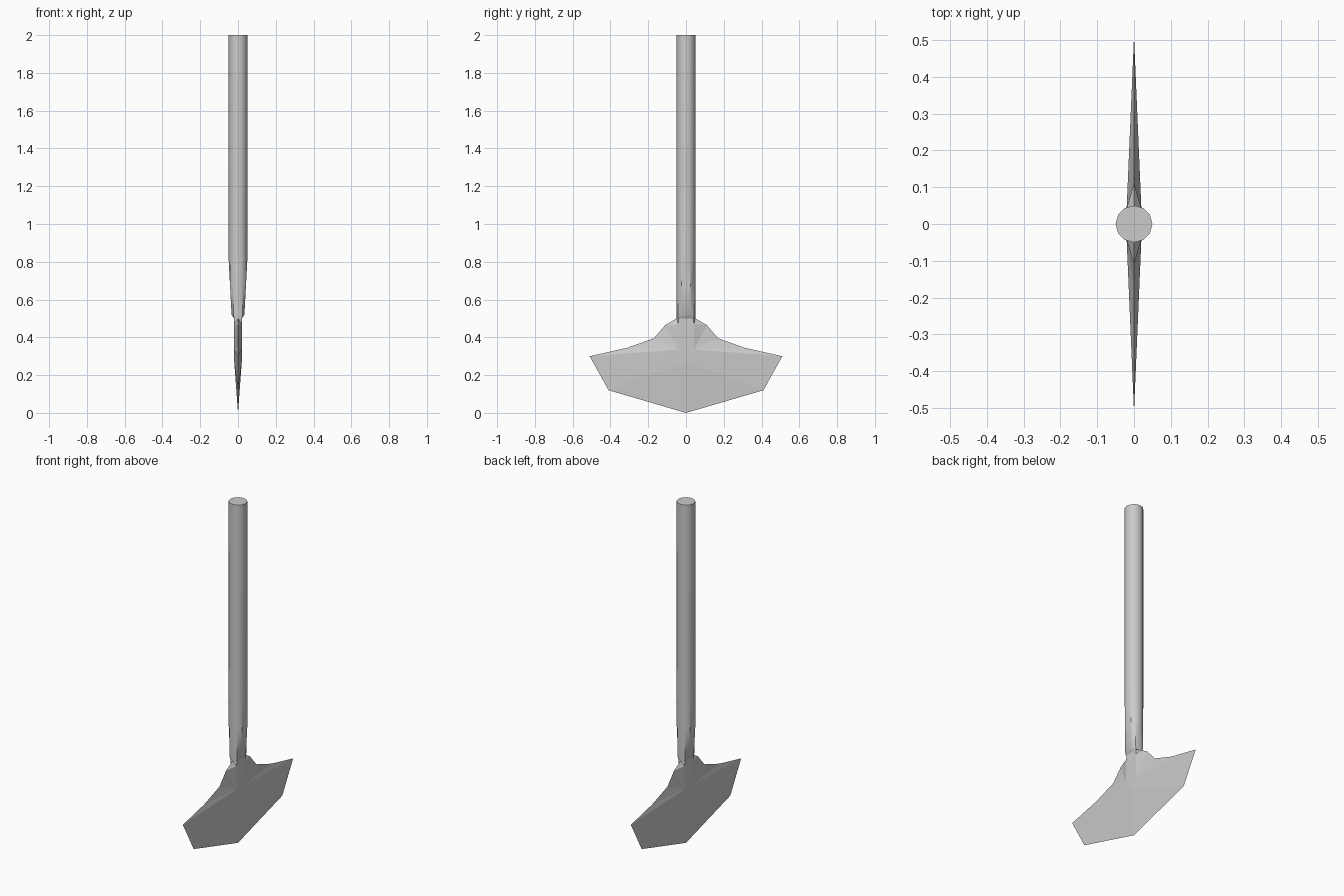
import bpy, math

if "Cube" in bpy.data.objects:
    bpy.data.objects.remove(bpy.data.objects["Cube"])


def make_object(name, verts, faces):
    mesh = bpy.data.meshes.new(name)
    mesh.from_pydata(verts, [], faces)
    mesh.update()
    obj = bpy.data.objects.new(name, mesh)
    bpy.context.collection.objects.link(obj)
    return obj


# Handle: 12-sided pole with flattened sides near the blade
SIDES, RADIUS = 12, 0.05
rings = [(0.50, 0.020), (0.52, 0.034), (0.68, 0.0425), (0.82, 0.05), (2.0, 0.05)]
verts, faces = [], []
for z, limit in rings:
    for i in range(SIDES):
        a = math.tau * i / SIDES
        x = max(-limit, min(limit, RADIUS * math.cos(a)))
        verts.append((x, RADIUS * math.sin(a), z))
for r in range(len(rings) - 1):
    for i in range(SIDES):
        a, b = r * SIDES + i, r * SIDES + (i + 1) % SIDES
        faces.append((a, b, b + SIDES, a + SIDES))
top = (len(rings) - 1) * SIDES
faces.append(tuple(range(top, top + SIDES)))
faces.append(tuple(reversed(range(SIDES))))
handle = make_object("handle", verts, faces)
bpy.context.view_layer.objects.active = handle
handle.select_set(True)
bpy.ops.object.shade_smooth_by_angle(angle=math.radians(35))

# Blade: one quarter with a sharp rim (x = 0) and a raised centre, then mirrored
T = 0.02
rim = [(0, 0), (0.41, 0.12), (0.51, 0.30), (0.31, 0.345),
       (0.17, 0.395), (0.11, 0.465), (0.05, 0.50)]
centre = [(0, 0.27), (0.042, 0.335), (0.042, 0.47), (0.035, 0.52), (0, 0.52)]
verts = [(0, y, z) for y, z in rim] + [(T, y, z) for y, z in centre]
verts += [(0, 0.035, 0.52), (0, 0, 0.52)]
faces = [(0, 1, 7), (1, 2, 8), (1, 8, 7), (2, 3, 8), (3, 4, 8), (4, 5, 8),
         (5, 9, 8), (5, 6, 9), (6, 10, 9), (6, 12, 10), (12, 13, 11, 10),
         (7, 8, 9, 10, 11)]
blade = make_object("blade", verts, faces)
mirror = blade.modifiers.new("mirror", 'MIRROR')
mirror.use_axis = (True, True, False)
mirror.merge_threshold = 0.0005
